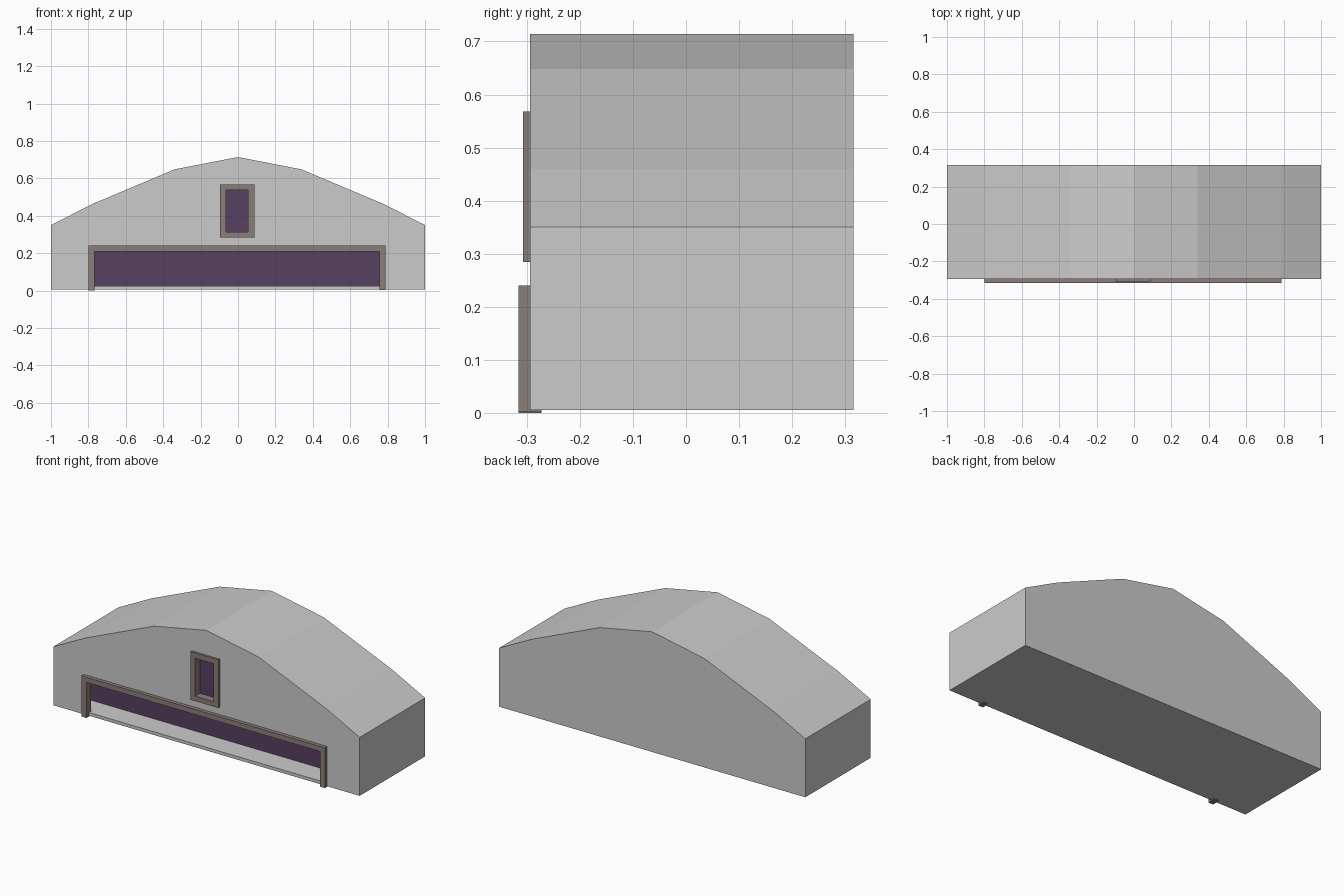
import bpy, bmesh

if "Cube" in bpy.data.objects:
    bpy.data.objects.remove(bpy.data.objects["Cube"])


def material(name, rgb):
    m = bpy.data.materials.new(name)
    m.diffuse_color = (*rgb, 1)
    m.use_nodes = True
    m.node_tree.nodes["Principled BSDF"].inputs["Base Color"].default_value = m.diffuse_color
    return m


FRAME = material("brown_trim", (0.26, 0.21, 0.19))
DARK = material("dark_purple", (0.095, 0.05, 0.12))


def extrude_y(name, pts, y0, y1, mat=None):
    """Solid made from an xz outline swept from y0 to y1."""
    bm = bmesh.new()
    face = bm.faces.new([bm.verts.new((x, y0, z)) for x, z in pts])
    ext = bmesh.ops.extrude_face_region(bm, geom=[face])["geom"]
    bmesh.ops.translate(bm, vec=(0, y1 - y0, 0),
                        verts=[g for g in ext if isinstance(g, bmesh.types.BMVert)])
    bmesh.ops.recalc_face_normals(bm, faces=bm.faces)
    me = bpy.data.meshes.new(name)
    bm.to_mesh(me)
    bm.free()
    ob = bpy.data.objects.new(name, me)
    bpy.context.collection.objects.link(ob)
    if mat:
        me.materials.append(mat)
    return ob


def box(name, x0, x1, y0, y1, z0, z1, mat=None):
    return extrude_y(name, [(x0, z0), (x1, z0), (x1, z1), (x0, z1)], y0, y1, mat)


def cut(target, cutter):
    mod = target.modifiers.new("cut", "BOOLEAN")
    mod.operation, mod.solver, mod.object = "DIFFERENCE", "EXACT", cutter
    cutter.hide_render = True
    bpy.context.view_layer.objects.active = target
    bpy.ops.object.modifier_apply(modifier=mod.name)
    bpy.data.objects.remove(cutter)


# Barn body with faceted arched roof
right = [(1, 0.005), (1, 0.35), (0.785, 0.46), (0.34, 0.648)]
outline = right + [(0, 0.714)] + [(-x, z) for x, z in reversed(right)]
body = extrude_y("hangar_body", outline, -0.294, 0.316)

# Wide door opening with a broader cavity behind it, and the window recess
cut(body, box("door_cutter", -0.785, 0.772, -0.4, -0.2, 0.024, 0.225))
cut(body, box("cavity_cutter", -0.88, 0.88, -0.275, -0.15, 0.024, 0.235))
cut(body, box("window_cutter", -0.08, 0.07, -0.4, -0.25, 0.30, 0.555))

# Dark panels inside the openings
box("door_panel", -0.88, 0.88, -0.16, -0.151, 0.024, 0.234, DARK)
box("window_pane", -0.08, 0.07, -0.262, -0.251, 0.30, 0.555, DARK)

# Door frame: two posts and a lintel as one outline
extrude_y("door_frame", [(-0.80, 0), (-0.768, 0), (-0.768, 0.21), (0.757, 0.21),
                         (0.757, 0.003), (0.788, 0.003), (0.788, 0.24), (-0.80, 0.24)],
          -0.316, -0.272, FRAME)

# Window frame
frame = box("window_frame", -0.096, 0.087, -0.307, -0.262, 0.284, 0.568, FRAME)
cut(frame, box("frame_cutter", -0.065, 0.054, -0.4, -0.2, 0.313, 0.537))
